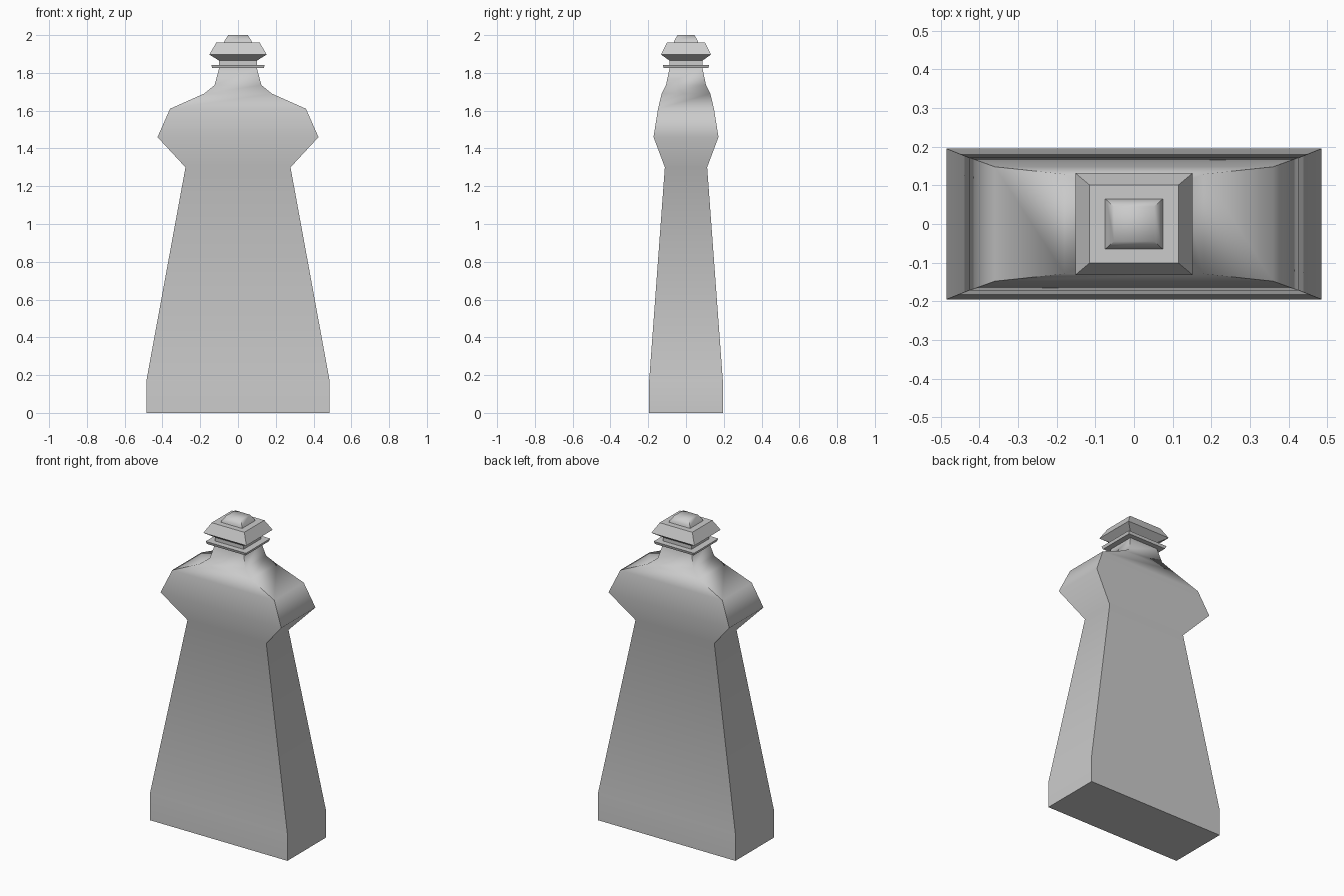
import bpy, bmesh
from math import radians

if "Cube" in bpy.data.objects:
    bpy.data.objects.remove(bpy.data.objects["Cube"])


def loft(name, rings, cap_bottom=False, cap_top=False, angle=50):
    """Stack rectangular rings (z, half_width, half_depth) into one skin."""
    bm = bmesh.new()
    loops = [[bm.verts.new((sx * x, sy * y, z))
              for sx, sy in ((-1, -1), (1, -1), (1, 1), (-1, 1))]
             for z, x, y in rings]
    for a, b in zip(loops, loops[1:]):
        for i in range(4):
            j = (i + 1) % 4
            bm.faces.new((a[i], a[j], b[j], b[i]))
    if cap_bottom:
        bm.faces.new(loops[0][::-1])
    if cap_top:
        bm.faces.new(loops[-1])
    mesh = bpy.data.meshes.new(name)
    bm.to_mesh(mesh)
    bm.free()
    obj = bpy.data.objects.new(name, mesh)
    bpy.context.collection.objects.link(obj)
    bpy.ops.object.select_all(action='DESELECT')
    obj.select_set(True)
    bpy.context.view_layer.objects.active = obj
    bpy.ops.object.shade_smooth_by_angle(angle=radians(angle))
    return obj


# Robe, waist, shoulders and neck
loft("body", [
    (0.00, 0.485, 0.195), (0.17, 0.485, 0.195), (1.30, 0.278, 0.112),
    (1.46, 0.426, 0.172), (1.61, 0.36, 0.148), (1.69, 0.18, 0.129),
    (1.735, 0.124, 0.106), (1.825, 0.10, 0.087)], cap_bottom=True, angle=70)

# Thin collar plate around the neck
loft("collar", [
    (1.825, 0.10, 0.087), (1.825, 0.136, 0.118), (1.842, 0.142, 0.123),
    (1.842, 0.10, 0.087)], angle=30)

# Flared head with sloping top
loft("head", [
    (1.842, 0.10, 0.087), (1.865, 0.10, 0.087), (1.897, 0.152, 0.132),
    (1.96, 0.115, 0.101), (1.96, 0.075, 0.065)], angle=30)

# Small rounded knob on top
loft("knob", [
    (1.96, 0.075, 0.065), (1.97, 0.071, 0.062), (2.00, 0.052, 0.045)],
    cap_top=True, angle=65)
